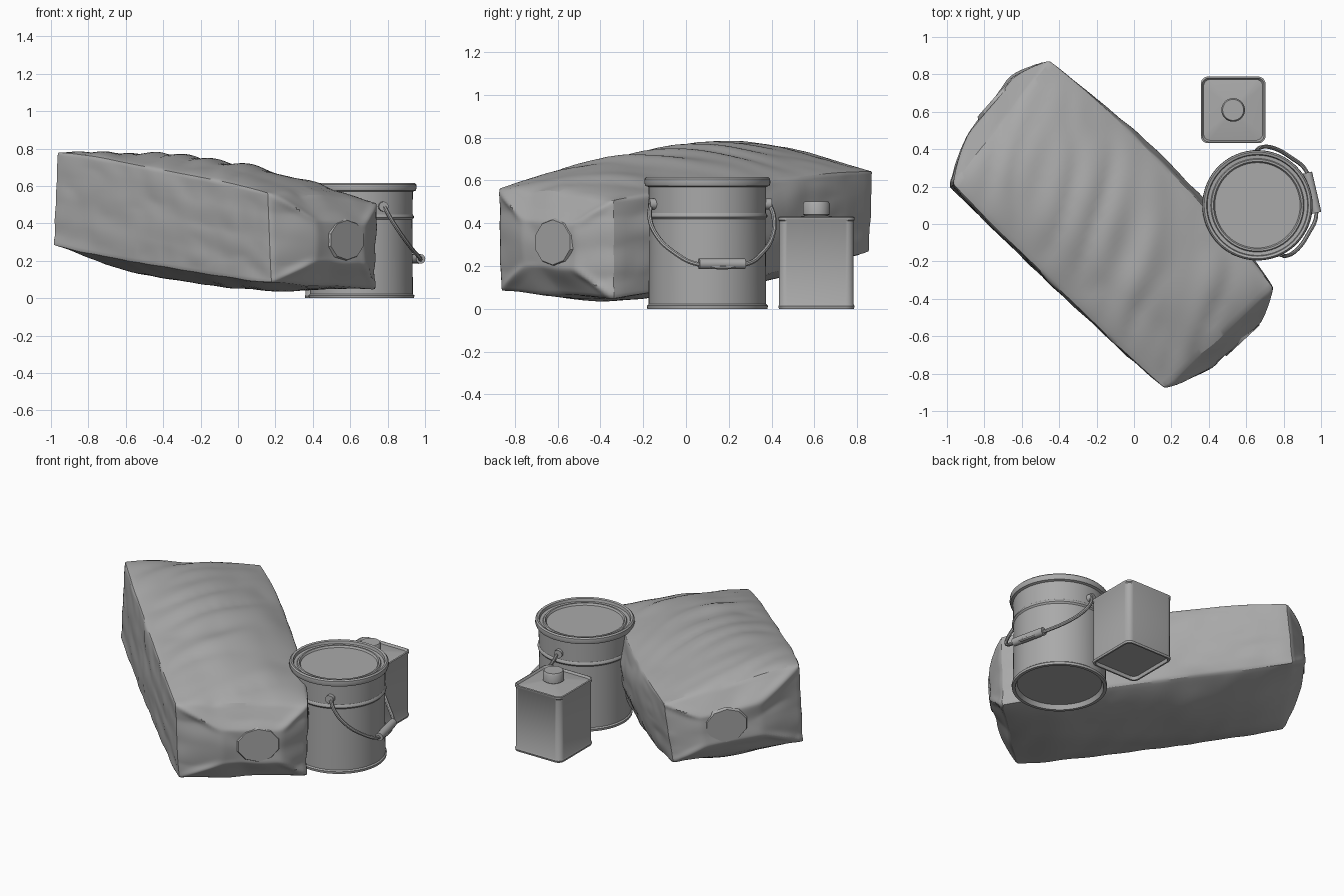
import bpy
import bmesh
from math import sin, cos, pi, radians
from mathutils import Vector, Matrix, noise

cube = bpy.data.objects.get("Cube")
if cube:
    bpy.data.objects.remove(cube, do_unlink=True)

GREY = (0.4, 0.4, 0.4, 1)
grey = bpy.data.materials.new("plain_grey")
grey.use_nodes = True
grey.diffuse_color = GREY
grey.node_tree.nodes["Principled BSDF"].inputs["Base Color"].default_value = GREY


def finish(obj, angle=35):
    """Give an object its material and smooth shading."""
    obj.data.materials.clear()
    obj.data.materials.append(grey)
    bpy.ops.object.select_all(action="DESELECT")
    obj.select_set(True)
    bpy.context.view_layer.objects.active = obj
    if obj.type == "CURVE":
        bpy.ops.object.convert(target="MESH")
    bpy.ops.object.shade_smooth_by_angle(angle=radians(angle))
    return obj


def from_bmesh(name, bm):
    bmesh.ops.recalc_face_normals(bm, faces=bm.faces)
    mesh = bpy.data.meshes.new(name)
    bm.to_mesh(mesh)
    bm.free()
    obj = bpy.data.objects.new(name, mesh)
    bpy.context.collection.objects.link(obj)
    return obj


def circle(r):
    return [(r * cos(2 * pi * i / 64), r * sin(2 * pi * i / 64)) for i in range(64)]


def rounded_square(d):
    corner = d * 0.22
    pts = []
    for k in range(4):
        mid = pi / 4 + k * pi / 2
        cx = (d - corner) * (1 if cos(mid) > 0 else -1)
        cy = (d - corner) * (1 if sin(mid) > 0 else -1)
        for i in range(7):
            t = k * pi / 2 + i * pi / 12
            pts.append((cx + corner * cos(t), (cy + corner * sin(t)) * 1.03))
    return pts


def stack_rings(name, outline, profile, location):
    """Skin an outline through a list of (size, height) rings and cap both ends."""
    bm = bmesh.new()
    rings = [[bm.verts.new((x, y, z)) for x, y in outline(d)] for d, z in profile]
    n = len(rings[0])
    for low, high in zip(rings, rings[1:]):
        for i in range(n):
            j = (i + 1) % n
            bm.faces.new((low[i], low[j], high[j], high[i]))
    bm.faces.new(rings[0][::-1])
    bm.faces.new(rings[-1])
    obj = from_bmesh(name, bm)
    obj.location = location
    return finish(obj)


# Sack: a box between eight corners, keyed by (end, side, height)
corners = {
    (-1, -1, -1): (0.18, -0.87, 0.08), (-1, -1, 1): (0.16, -0.88, 0.565),
    (-1, 1, -1): (0.735, -0.34, 0.05), (-1, 1, 1): (0.75, -0.34, 0.51),
    (1, -1, -1): (-0.99, 0.2, 0.285), (1, -1, 1): (-0.97, 0.21, 0.785),
    (1, 1, -1): (-0.51, 0.86, 0.27), (1, 1, 1): (-0.45, 0.88, 0.645),
}
ACROSS = Vector((0.73, 0.68, 0))
NEAR_OUT = Vector((0.68, -0.73, 0))
FAR_OUT = Vector((-0.75, 0.66, 0))


def sack_point(a, b, c):
    p = Vector()
    for (i, j, k), co in corners.items():
        p += Vector(co) * ((1 + i * a) * (1 + j * b) * (1 + k * c) / 8)
    # swollen top, bottom and long sides
    swell = 0.09 if c > 0 else 0.085 * (1 + 0.35 * a)
    p.z += c * swell * (1.15 - b * b) * (1 - a ** 4)
    belly = 0.08 if b > 0 else 0.02
    p += ACROSS * b * belly * (1 - a * a) * (1 - 0.5 * c * c)
    # envelope folds on the ends, ridged from the corners to a flat patch
    if abs(a) > 0.999:
        shift = 0.21 if a < 0 else 0.18
        side = abs((b - shift) / (1 - shift if b > shift else 1 + shift))
        rise = min(1, (1 - max(side, abs(c))) / 0.55)
        ridge = max(0, 1 - abs(side - abs(c)) / 0.15) * rise * (1 - rise)
        p += (NEAR_OUT if a < 0 else FAR_OUT) * (0.09 * rise + 0.06 * ridge)
    return p


bm = bmesh.new()
bmesh.ops.create_cube(bm, size=2)
bmesh.ops.subdivide_edges(bm, edges=bm.edges[:], cuts=47, use_grid_fill=True)
params = {v: v.co.copy() for v in bm.verts}
for v, q in params.items():
    v.co = sack_point(*q)
bm.normal_update()
# soft slanting creases across the top, broad dents elsewhere
for v, q in params.items():
    a, b, c = q
    fold = noise.noise(Vector((a * 5 - b * 1.2, b * 0.9 + 5, c * 1.5)))
    broad = noise.noise(Vector((a * 2.5, b * 2 + 9, c * 2)))
    crease = 0.018 * (1 - b ** 4) if c > 0.99 else 0.006
    v.co += v.normal * (crease * (0.4 - abs(fold) * 2) + 0.008 * broad)
sack = from_bmesh("sack", bm)
soften = sack.modifiers.new("soften", "SMOOTH")
soften.factor = 0.5
soften.iterations = 4
finish(sack, 45)

# Folded patches on the sack ends
for name, a, b, c, out in (("sack_near_patch", -1, 0.21, 0.06, NEAR_OUT),
                           ("sack_far_patch", 1, 0.18, 0.06, FAR_OUT)):
    bm = bmesh.new()
    bmesh.ops.create_cone(bm, cap_ends=True, segments=10, radius1=0.13,
                          radius2=0.12, depth=0.018)
    bmesh.ops.scale(bm, vec=(1.05, 0.88, 1), verts=bm.verts)
    patch = from_bmesh(name, bm)
    patch.rotation_euler = out.to_track_quat("Z", "Y").to_euler()
    patch.location = sack_point(a, b, c)
    finish(patch, 20)

# Pail with a bead, rolled rims and a recessed lid
PAIL = Vector((0.66, 0.1, 0))
stack_rings("pail", circle, [
    (0.25, 0.028), (0.262, 0), (0.281, 0), (0.283, 0.015), (0.275, 0.022),
    (0.272, 0.42), (0.28, 0.43), (0.28, 0.438), (0.273, 0.448),
    (0.275, 0.57), (0.29, 0.575), (0.295, 0.59), (0.293, 0.608), (0.285, 0.616),
    (0.272, 0.612), (0.268, 0.595), (0.25, 0.593), (0.245, 0.6), (0.235, 0.6),
    (0.228, 0.588)], PAIL)
TURN = Matrix.Translation(PAIL) @ Matrix.Rotation(radians(13), 4, "Z")

# Wire handle, mirrored about the grip
half = [(0.06, 0.285, 0.49), (0.09, 0.298, 0.43), (0.155, 0.277, 0.34),
        (0.232, 0.208, 0.26), (0.295, 0.12, 0.21)]
path = half + [(x, -y, z) for x, y, z in reversed(half)]
curve = bpy.data.curves.new("pail_handle", "CURVE")
curve.dimensions = "3D"
curve.bevel_depth = 0.011
curve.bevel_resolution = 2
curve.use_fill_caps = True
spline = curve.splines.new("BEZIER")
spline.bezier_points.add(len(path) - 1)
for point, co in zip(spline.bezier_points, path):
    point.co = co
    point.handle_left_type = point.handle_right_type = "AUTO"
handle = bpy.data.objects.new("pail_handle", curve)
bpy.context.collection.objects.link(handle)
handle.matrix_world = TURN
finish(handle)


def rod(name, radius, depth, spot):
    """A cylinder lying along the handle axis of the pail."""
    bm = bmesh.new()
    bmesh.ops.create_cone(bm, cap_ends=True, segments=20, radius1=radius,
                          radius2=radius, depth=depth,
                          matrix=Matrix.Rotation(pi / 2, 4, "X"))
    obj = from_bmesh(name, bm)
    obj.matrix_world = TURN @ Matrix.Translation(spot)
    return finish(obj)


rod("handle_grip", 0.025, 0.22, (0.3, 0, 0.21))
for label, s in (("left", 1), ("right", -1)):
    rod("handle_ear_" + label, 0.026, 0.035, (0.055, s * 0.275, 0.49))

# Square tin with seamed edges, and its screw cap
TIN = (0.53, 0.61, 0)
stack_rings("tin", rounded_square, [
    (0.155, 0.02), (0.16, 0), (0.17, 0), (0.173, 0.012), (0.169, 0.02),
    (0.169, 0.41), (0.173, 0.416), (0.173, 0.428), (0.166, 0.431),
    (0.158, 0.418), (0.05, 0.436)], TIN)
stack_rings("tin_cap", circle, [
    (0.055, 0.42), (0.055, 0.438), (0.063, 0.441), (0.063, 0.49),
    (0.056, 0.502)], TIN)
